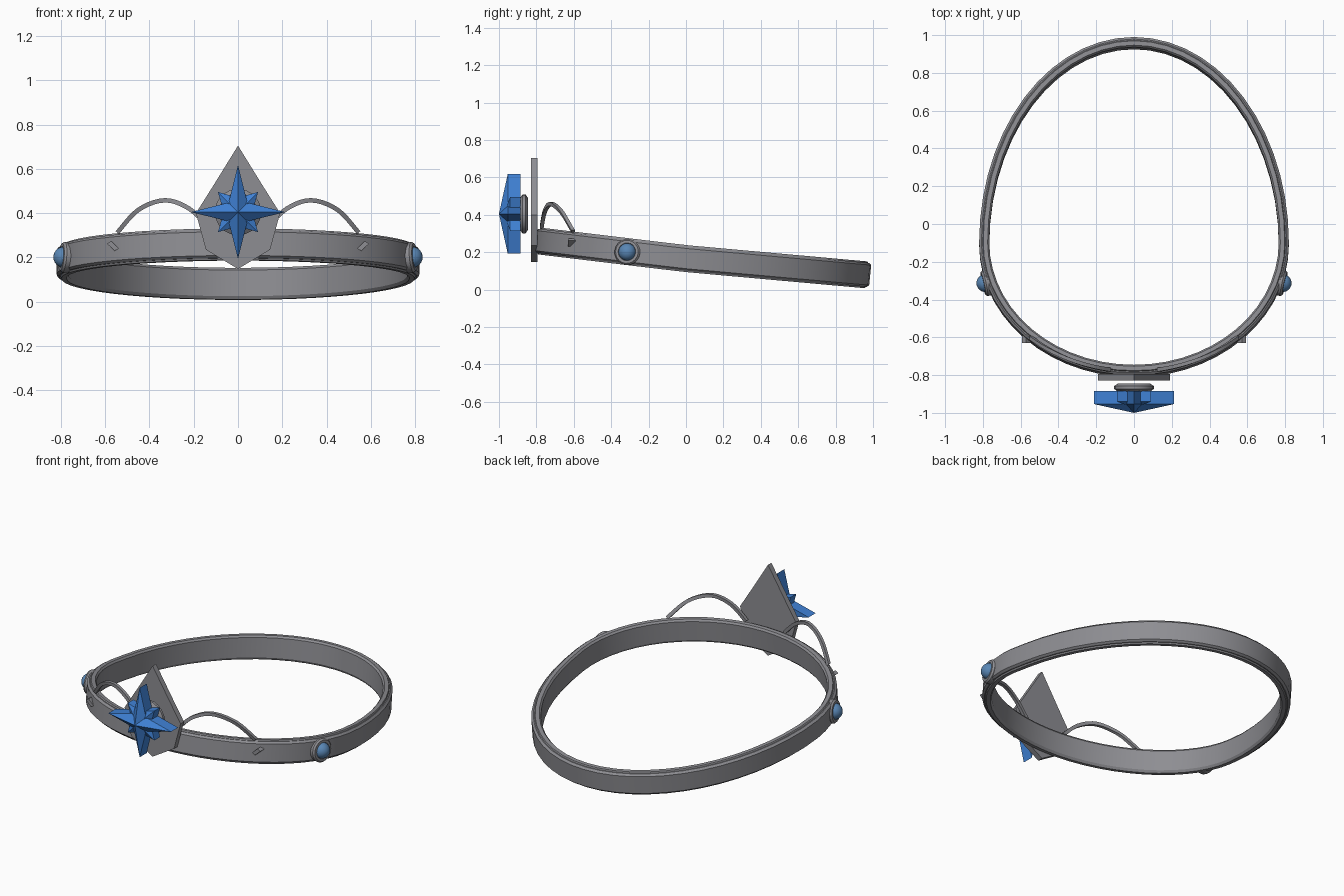
import bpy, bmesh, math
from mathutils import Vector, Matrix

if "Cube" in bpy.data.objects:
    bpy.data.objects.remove(bpy.data.objects["Cube"])


def material(name, rgb):
    m = bpy.data.materials.new(name)
    m.diffuse_color = (*rgb, 1)
    m.use_nodes = True
    m.node_tree.nodes["Principled BSDF"].inputs["Base Color"].default_value = m.diffuse_color
    return m


METAL = material("grey metal", (0.27, 0.27, 0.29))
BLUE = material("blue crystal", (0.05, 0.22, 0.66))
PALE = material("steel blue gem", (0.10, 0.24, 0.46))


def make(name, verts, faces, mat, smooth=False):
    me = bpy.data.meshes.new(name)
    me.from_pydata([tuple(v) for v in verts], [], faces)
    bm = bmesh.new()
    bm.from_mesh(me)
    bmesh.ops.recalc_face_normals(bm, faces=bm.faces)
    bm.to_mesh(me)
    bm.free()
    ob = bpy.data.objects.new(name, me)
    bpy.context.collection.objects.link(ob)
    me.materials.append(mat)
    if smooth:
        bpy.ops.object.select_all(action='DESELECT')
        ob.select_set(True)
        bpy.context.view_layer.objects.active = ob
        bpy.ops.object.shade_smooth_by_angle(angle=math.radians(30))
    return ob


def loft(rings, closed):
    """Skin a list of equal rings; caps the ends when not closed."""
    n, k = len(rings), len(rings[0])
    verts = [v for r in rings for v in r]
    faces = [(i * k + j, i * k + (j + 1) % k,
              (i + 1) % n * k + (j + 1) % k, (i + 1) % n * k + j)
             for i in range(n if closed else n - 1) for j in range(k)]
    if not closed:
        faces += [tuple(range(k)), tuple(range((n - 1) * k, n * k))]
    return verts, faces


def outline(t, off=0.0):
    """Egg-shaped path of the band, with its outward normal."""
    b = 1.09 if math.sin(t) > 0 else 0.70
    p = Vector((0.82 * math.cos(t), b * math.sin(t) - 0.1, 0))
    n = Vector((math.cos(t) / 0.82, math.sin(t) / b, 0)).normalized()
    return p + n * off, n


def base_z(y):
    return 0.095 - (0.12 if y < 0 else 0.09) * y


# Band: chamfered section swept around the egg, sloping down to the back
section = [(0, 0.018), (0, 0.125), (-0.012, 0.136), (-0.018, 0.136),
           (-0.022, 0.143), (-0.045, 0.143), (-0.054, 0.132),
           (-0.054, 0.014), (-0.045, 0.0), (-0.022, 0.0),
           (-0.018, 0.008), (-0.012, 0.008)]
rings = []
for i in range(56):
    t = 2 * math.pi * i / 56
    ring = []
    for off, h in section:
        p, n = outline(t, off)
        ring.append((p.x, p.y + 0.1 * (h - 0.125), base_z(p.y) + h))
    rings.append(ring)
make("band", *loft(rings, True), METAL, True)

# Pointed front plate
half = [(0.105, 0.535), (0.19, 0.40), (0.145, 0.235)]
shape = [(0, 0.705)] + half + [(0, 0.148)] + [(-x, z) for x, z in half[::-1]]
make("front_plate", *loft([[(x, y, z) for x, z in shape]
                           for y in (-0.828, -0.795)], False), METAL)


def lathe(name, profile, center, axis, mat, n=20):
    """Round part: profile of (radius, distance along axis)."""
    q = Vector((0, 0, 1)).rotation_difference(axis)
    rings = [[center + q @ Vector((r * math.cos(2 * math.pi * j / n),
                                   r * math.sin(2 * math.pi * j / n), d))
              for j in range(n)] for r, d in profile]
    return make(name, *loft(rings, False), mat, True)


# Round setting behind the star
lathe("star_setting", [(0.085, 0), (0.105, 0.013), (0.105, 0.028), (0.085, 0.043)],
      Vector((0, -0.845, 0.405)), Vector((0, -1, 0)), METAL)


def star(name, points, outer, inner, turn, back, edge, apex):
    """Star prism with a faceted pyramid front."""
    k = points * 2
    xz = []
    for i in range(k):
        r, a = (inner if i % 2 else outer), turn + math.pi * i / points
        xz.append((r * math.cos(a), 0.405 + r * math.sin(a)))
    verts = [(x, y, z) for y in (back, edge) for x, z in xz] + [(0, apex, 0.405)]
    faces = [tuple(range(k))]
    for i in range(k):
        j = (i + 1) % k
        faces += [(i, j, k + j, k + i), (k + i, k + j, 2 * k)]
    make(name, verts, faces, BLUE)


star("large_star", 4, 0.213, 0.06, 0, -0.885, -0.953, -1.0)
star("small_star", 4, 0.128, 0.065, math.pi / 4, -0.885, -0.94, -0.975)


def catmull(p, t):
    i = min(int(t), len(p) - 2)
    f = t - i
    a, b, c, d = (p[max(0, min(len(p) - 1, i + o))] for o in (-1, 0, 1, 2))
    return 0.5 * (2 * b + (c - a) * f + (2 * a - 5 * b + 4 * c - d) * f * f
                  + (3 * b - a - 3 * c + d) * f ** 3)


for side, s in (("left", -1), ("right", 1)):
    # Arched wire from band to plate, following the curve of the band
    keys = [Vector(v) for v in ((0.545, 0.312), (0.45, 0.415), (0.33, 0.458),
                                (0.22, 0.42), (0.13, 0.335))]
    path = [catmull(keys, 4 * i / 20) for i in range(21)]
    rings = []
    for i, p in enumerate(path):
        d = (path[min(i + 1, 20)] - path[max(i - 1, 0)]).normalized()
        up = Vector((-d.y, d.x)) * 0.01
        ring = []
        for u, w in ((1, 0.01), (1, -0.01), (-1, -0.01), (-1, 0.01)):
            y = -0.08 - 0.7 * math.sqrt(1 - (p.x / 0.82) ** 2)
            ring.append((s * (p.x + u * up.x), y + w, p.y + u * up.y))
        rings.append(ring)
    make(side + "_arch", *loft(rings, False), METAL, True)

    # Small slanted clip on the outside of the band
    rings = [[(s * (0.565 + x), y, 0.252 + z) for x, z in
              ((-0.027, -0.012), (0.008, 0.022), (0.027, 0.010), (-0.008, -0.022))]
             for y in (-0.63, -0.59)]
    make(side + "_clip", *loft(rings, False), METAL)

    # Side gem in a round ring
    p, n = outline(-0.30)
    c = Vector((s * (p.x - 0.012), -0.31, 0.2))
    axis = Vector((s * n.x, n.y * 0.6, 0.08)).normalized()
    lathe(side + "_gem_ring", [(0.068, -0.01), (0.07, 0.018), (0.062, 0.028),
                               (0.048, 0.028), (0.044, 0.02)], c, axis, METAL)
    dome = [(0.047 * math.cos(a), 0.018 + 0.045 * math.sin(a))
            for a in (0, 0.3, 0.6, 0.9, 1.2, 1.5)]
    lathe(side + "_gem", dome, c, axis, PALE)
